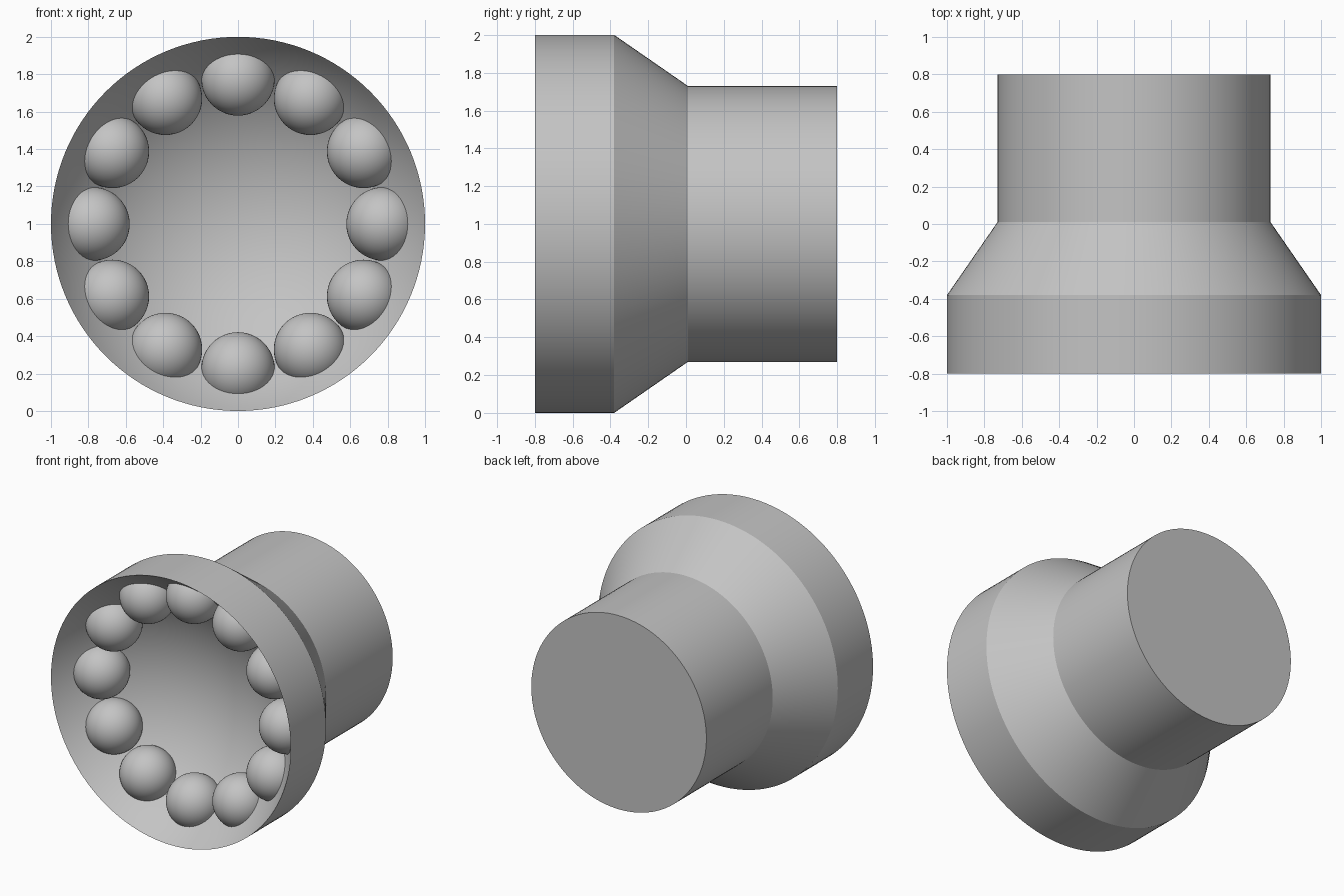
import bpy, bmesh
from math import sin, cos, pi, asin, sqrt, radians
from mathutils import Matrix, Vector

cube = bpy.data.objects.get("Cube")
if cube:
    bpy.data.objects.remove(cube)

grey = bpy.data.materials.new("plain grey")
grey.use_nodes = True
colour = (0.55, 0.55, 0.55, 1)
grey.diffuse_color = colour
grey.node_tree.nodes["Principled BSDF"].inputs["Base Color"].default_value = colour

CENTRE_Z = 1.0
FRONT, BACK = -0.8, 0.8
BOWL_R = 1.15                       # radius of the spherical hollow
BOWL_Y = FRONT - sqrt(BOWL_R ** 2 - 1)


def finish(name, bm):
    mesh = bpy.data.meshes.new(name)
    bm.to_mesh(mesh)
    bm.free()
    obj = bpy.data.objects.new(name, mesh)
    bpy.context.collection.objects.link(obj)
    mesh.materials.append(grey)
    bpy.ops.object.select_all(action='DESELECT')
    obj.select_set(True)
    bpy.context.view_layer.objects.active = obj
    bpy.ops.object.shade_smooth_by_angle(angle=radians(28))
    return obj


# Housing: stem, flared shoulder, wide collar and hollow front, turned about y
profile = [(0, BACK), (0.73, BACK), (0.73, 0.01), (1, -0.38), (1, FRONT)]
rim_angle = asin(1 / BOWL_R)
STEPS = 28
for i in range(1, STEPS + 1):
    a = rim_angle * (1 - i / STEPS)
    profile.append((BOWL_R * sin(a), BOWL_Y + BOWL_R * cos(a)))

bm = bmesh.new()
verts = [bm.verts.new((r, y, CENTRE_Z)) for r, y in profile]
edges = [bm.edges.new(pair) for pair in zip(verts, verts[1:])]
bmesh.ops.spin(bm, geom=verts + edges, cent=(0, 0, CENTRE_Z), axis=(0, 1, 0),
               angle=2 * pi, steps=128)
bmesh.ops.remove_doubles(bm, verts=bm.verts, dist=0.0001)
bmesh.ops.recalc_face_normals(bm, faces=bm.faces)
finish("housing", bm)

# Ring of balls half sunk into the hollow
BALLS, RING_R, BALL_R = 12, 0.775, 0.196
ball_y = BOWL_Y + sqrt(BOWL_R ** 2 - RING_R ** 2)
for i in range(BALLS):
    a = 2 * pi * i / BALLS
    place = Vector((RING_R * cos(a), ball_y, CENTRE_Z + RING_R * sin(a)))
    bm = bmesh.new()
    bmesh.ops.create_uvsphere(bm, u_segments=48, v_segments=24, radius=BALL_R,
                              matrix=Matrix.Translation(place))
    finish(f"ball_{i + 1}", bm)
